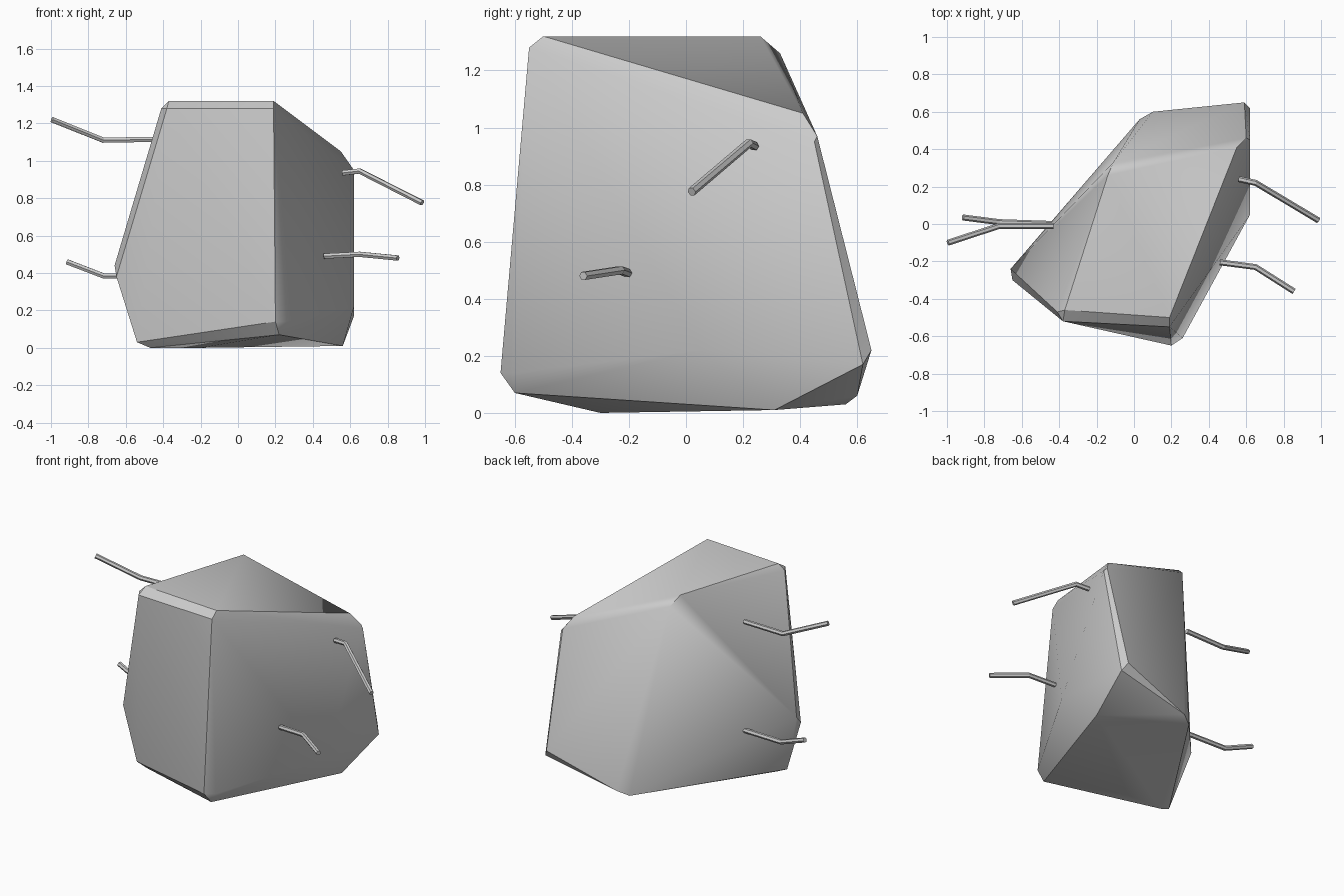
import bpy, bmesh, math
from mathutils import Vector

cube = bpy.data.objects.get("Cube")
if cube:
    bpy.data.objects.remove(cube, do_unlink=True)


def make_material(name, rgb):
    mat = bpy.data.materials.new(name)
    mat.use_nodes = True
    color = (*rgb, 1)
    mat.diffuse_color = color
    mat.node_tree.nodes["Principled BSDF"].inputs["Base Color"].default_value = color
    return mat


stone = make_material("pale_grey", (0.6, 0.6, 0.6))

# Faceted body: convex hull around its chamfered corners
corners = [
    # top front chamfer
    (-.37, -.46, 1.32), (.19, -.50, 1.32), (-.41, -.47, 1.28),
    (-.38, -.52, 1.28), (.19, -.55, 1.28),
    # top back and shoulder
    (-.14, .26, 1.32), (-.11, .33, 1.26), (.55, .41, 1.05), (.60, .46, .97), (.62, .45, .95),
    # left bulge
    (-.66, -.24, .44), (-.65, -.30, .38),
    # front foot
    (.20, -.65, .14), (.26, -.61, .14), (.22, -.60, .07),
    # back right foot
    (.62, .05, .22), (.62, .62, .17), (.59, .65, .22), (.56, .31, .01),
    # base
    (.03, .56, .03), (.10, .60, .06), (-.54, -.31, .03), (-.47, -.30, 0), (-.20, -.30, 0),
]
bm = bmesh.new()
for c in corners:
    bm.verts.new(c)
hull = bmesh.ops.convex_hull(bm, input=bm.verts)
spare = [g for g in hull["geom_interior"] if isinstance(g, bmesh.types.BMVert)]
bmesh.ops.delete(bm, geom=spare, context="VERTS")
bmesh.ops.dissolve_limit(bm, angle_limit=math.radians(2), verts=bm.verts, edges=bm.edges)
bmesh.ops.recalc_face_normals(bm, faces=bm.faces)
mesh = bpy.data.meshes.new("body")
bm.to_mesh(mesh)
bm.free()
body = bpy.data.objects.new("body", mesh)
body.data.materials.append(stone)
bpy.context.collection.objects.link(body)
bpy.context.view_layer.objects.active = body
body.select_set(True)
bpy.ops.object.shade_smooth_by_angle(angle=math.radians(30))
body.select_set(False)


# Thin bent rods: six-sided tubes along three points
def rod(name, points, radius=.016, sides=6):
    pts = [Vector(p) for p in points]
    bm = bmesh.new()
    rings = []
    for i, p in enumerate(pts):
        before = (p - pts[i - 1]).normalized() if i else Vector()
        after = (pts[i + 1] - p).normalized() if i + 1 < len(pts) else Vector()
        along = (before + after).normalized()
        side = along.cross(Vector((0, 0, 1))).normalized()
        up = side.cross(along)
        rings.append([bm.verts.new(p + radius * (side * math.cos(a) + up * math.sin(a)))
                      for a in (math.tau * k / sides for k in range(sides))])
    for r, s in zip(rings, rings[1:]):
        for k in range(sides):
            j = (k + 1) % sides
            bm.faces.new((r[k], r[j], s[j], s[k]))
    bm.faces.new(rings[0])
    bm.faces.new(rings[-1])
    bmesh.ops.recalc_face_normals(bm, faces=bm.faces)
    me = bpy.data.meshes.new(name)
    bm.to_mesh(me)
    bm.free()
    me.materials.append(stone)
    bpy.context.collection.objects.link(bpy.data.objects.new(name, me))


rod("upper_left_rod", [(.56, .24, .935), (.65, .22, .945), (.985, .02, .775)])
rod("lower_left_rod", [(.46, -.205, .49), (.65, -.23, .50), (.855, -.36, .48)])
rod("upper_right_rod", [(-.43, -.01, 1.115), (-.72, -.01, 1.11), (-.995, -.10, 1.22)])
rod("lower_right_rod", [(-.43, .0, .385), (-.72, .01, .385), (-.915, .035, .46)])
